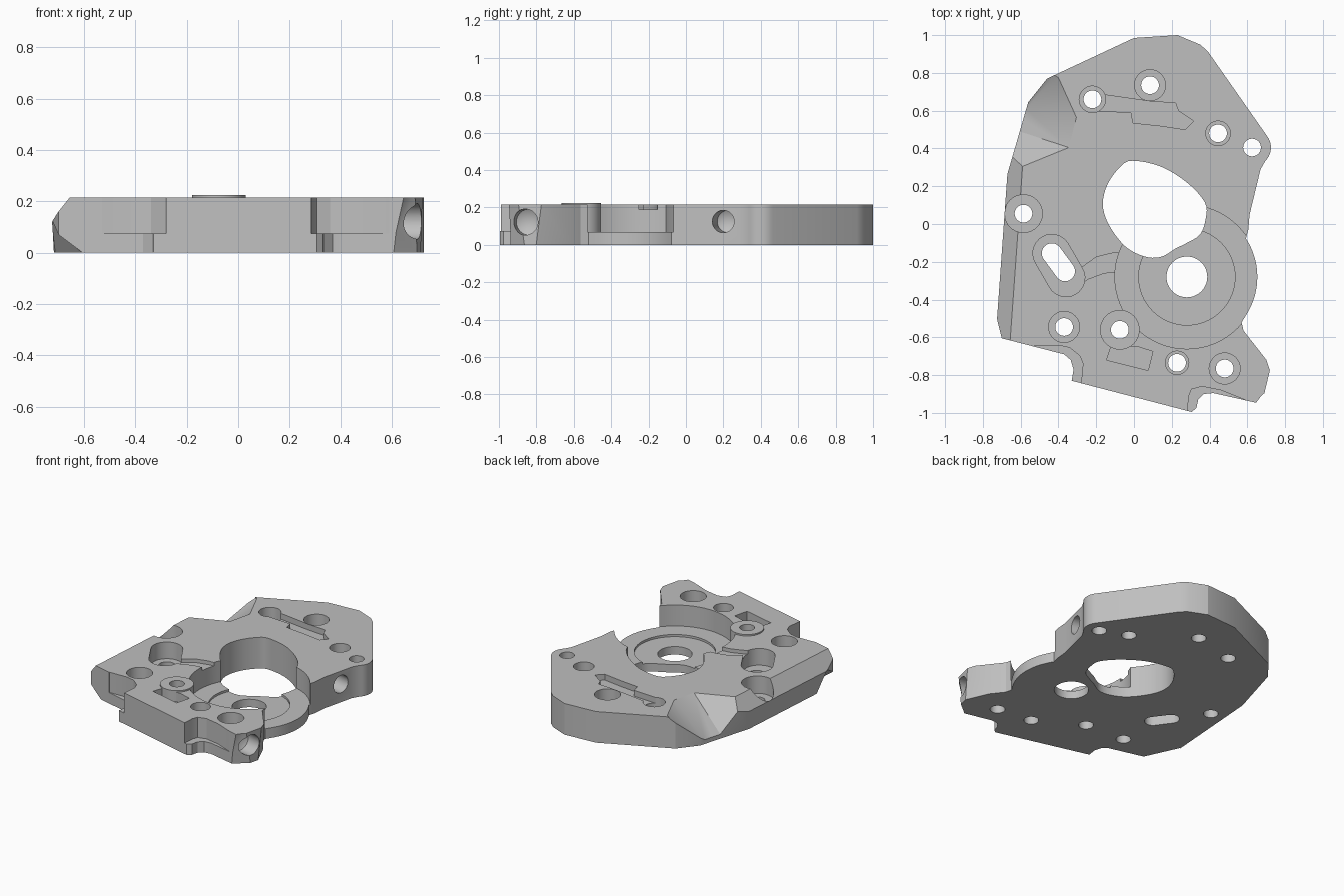
import bpy, bmesh
from math import sin, cos, radians
from mathutils import Vector

if "Cube" in bpy.data.objects:
    bpy.data.objects.remove(bpy.data.objects["Cube"])

TOP, LEDGE = 0.215, 0.07

metal = bpy.data.materials.new("grey_metal")
metal.use_nodes = True
grey = (0.52, 0.52, 0.52, 1)
metal.diffuse_color = grey
metal.node_tree.nodes["Principled BSDF"].inputs["Base Color"].default_value = grey


def finish(bm, name):
    bmesh.ops.recalc_face_normals(bm, faces=bm.faces)
    mesh = bpy.data.meshes.new(name)
    bm.to_mesh(mesh)
    bm.free()
    mesh.materials.append(metal)
    obj = bpy.data.objects.new(name, mesh)
    bpy.context.collection.objects.link(obj)
    return obj


def prism(name, outline, z0, z1):
    bm = bmesh.new()
    face = bm.faces.new([bm.verts.new((x, y, z0)) for x, y in outline])
    new = bmesh.ops.extrude_face_region(bm, geom=[face])["geom"]
    bmesh.ops.translate(bm, vec=(0, 0, z1 - z0),
                        verts=[v for v in new if isinstance(v, bmesh.types.BMVert)])
    return finish(bm, name)


def hull(name, points):
    bm = bmesh.new()
    for p in points:
        bm.verts.new(p)
    bmesh.ops.convex_hull(bm, input=bm.verts)
    return finish(bm, name)


def arc(x, y, r, start, end, steps):
    angles = [radians(start + (end - start) * i / steps) for i in range(steps + 1)]
    return [(x + r * cos(a), y + r * sin(a)) for a in angles]


def circle(x, y, r, steps=40):
    return arc(x, y, r, 0, 360, steps)[:-1]


def slot(a, b, r):
    # rounded slot running from a down to b
    d = Vector(b) - Vector(a)
    ang = Vector((1, 0)).angle_signed(d) * -57.2958
    return (arc(*a, r, ang + 90, ang + 270, 14) + arc(*b, r, ang - 90, ang + 90, 14))


def smooth_closed(pts, steps=4):
    # closed Catmull-Rom outline
    out, n = [], len(pts)
    for i in range(n):
        a, b, c, d = (Vector(pts[(i + k) % n]) for k in (-1, 0, 1, 2))
        for s in range(steps):
            t = s / steps
            p = b + 0.5 * t * (c - a + t * (2 * a - 5 * b + 4 * c - d + t * (3 * (b - c) + d - a)))
            out.append((p.x, p.y))
    return out


def drill(name, start, direction, r, depth):
    # sideways bore with a pointed end
    bm = bmesh.new()
    d = Vector(direction).normalized()
    u = d.cross(Vector((0, 0, 1)))
    w = u.cross(d)
    ring = [u * cos(radians(a)) * r + w * sin(radians(a)) * r for a in range(0, 360, 12)]
    s = Vector(start)
    for p in ring:
        bm.verts.new(s - d * 0.15 + p)
        bm.verts.new(s + d * depth + p)
    bm.verts.new(s + d * (depth + r * 0.6))
    bmesh.ops.convex_hull(bm, input=bm.verts)
    return finish(bm, name)


# plate outline, clockwise from the back
outline = [(0.0, 0.985), (0.23, 1.0), (0.35, 0.95), (0.39, 0.915)]
outline += arc(0.625, 0.405, 0.1, 38, -45, 10)
outline += [(0.67, 0.29), (0.612, 0.05), (0.605, -0.03)]
outline += arc(0.28, -0.28, 0.373, 33, -32, 16)
outline += [(0.57, -0.52), (0.58, -0.565), (0.725, -0.75), (0.677, -0.953), (0.42, -0.895),
            (0.37, -0.9), (0.34, -0.93), (0.33, -0.975), (0.305, -0.995), (-0.33, -0.83),
            (-0.32, -0.77), (-0.335, -0.72), (-0.37, -0.69), (-0.7, -0.605), (-0.725, -0.505),
            (-0.67, 0.265), (-0.56, 0.645), (-0.46, 0.77)]
plate = prism("mounting_plate", outline, 0, TOP)


def combine(tool, operation="DIFFERENCE"):
    mod = plate.modifiers.new(tool.name, "BOOLEAN")
    mod.operation, mod.solver, mod.object = operation, "EXACT", tool
    graph = bpy.context.evaluated_depsgraph_get()
    mesh = bpy.data.meshes.new_from_object(plate.evaluated_get(graph))
    plate.modifiers.clear()
    plate.data = mesh
    bpy.data.objects.remove(tool)


# sloped left edge and faceted back left corner
edge = []
for y in (0.5, -0.75):
    x = -0.59 + (y - 0.3) * 0.0714
    edge += [(x + 0.041, y, 0.265), (x - 0.177, y, 0), (x - 0.177, y, 0.265)]
combine(hull("edge_slope", edge))

rim = [(-0.40, 0.775), (-0.305, 0.565), (-0.345, 0.405), (-0.59, 0.305)]
corner = [(x, y, z) for x, y in rim for z in (TOP, 0.4)]
corner += [(-0.57, 0.61, 0.03), (-0.605, 0.49, 0.03), (-0.9, 0.75, 0.03), (-0.9, 0.3, 0.1),
           (-0.9, 0.3, 0.4), (-0.6, 0.9, 0.4), (-0.6, 0.9, 0.15)]
combine(hull("corner_facets", corner))

# undercut front left corner
combine(hull("corner_undercut", [(-0.728, -0.505, 0.13), (-0.605, -0.632, -0.002),
                                 (-0.712, -0.4, -0.002), (-0.9, -0.4, -0.01),
                                 (-0.7, -0.8, -0.01), (-0.9, -0.8, 0.0)]))

# trimmed corners of the front right lug
combine(hull("lug_front_trim", [(0.645, -0.96, 0.25), (0.69, -0.9, 0.25), (0.8, -1.05, 0.25),
                                (0.56, -0.97, -0.05), (0.72, -0.84, -0.05), (0.8, -1.1, -0.05)]))
combine(hull("lug_back_trim", [(0.7, -0.7, 0.25), (0.73, -0.79, 0.25), (0.85, -0.65, 0.25),
                               (0.62, -0.6, -0.05), (0.73, -0.85, -0.05), (0.9, -0.6, -0.05)]))

# ledges along the front edge
left_ledge = [(-0.53, -0.645), (-0.4, -0.642), (-0.34, -0.655), (-0.285, -0.7),
              (-0.27, -0.74), (-0.285, -0.9), (-0.5, -0.9)]
right_ledge = [(0.275, -1.1), (0.29, -0.91), (0.305, -0.875), (0.36, -0.86), (0.46, -0.88),
               (0.59, -0.932), (0.6, -1.1)]
for pts in (left_ledge, right_ledge):
    combine(prism("front_ledge", pts, LEDGE + 0.005, 0.4))

# bearing pocket with recessed seat and through bore
for r, z in ((0.381, LEDGE), (0.255, LEDGE - 0.015), (0.108, -0.1)):
    combine(prism("bearing_pocket", circle(0.28, -0.28, r, 64), z, 0.4))

# large rounded opening
opening = [(-0.01, 0.335), (0.14, 0.305), (0.28, 0.22), (0.375, 0.115), (0.38, 0.03),
           (0.35, -0.055), (0.28, -0.1), (0.22, -0.13), (0.14, -0.175), (0.05, -0.17),
           (-0.05, -0.115), (-0.135, 0.0), (-0.165, 0.105), (-0.14, 0.21), (-0.075, 0.3)]
combine(prism("main_opening", smooth_closed(opening), -0.1, 0.4))

# shallow pockets and channels
back_pocket = [(-0.2, 0.69), (0.08, 0.65), (0.22, 0.64), (0.235, 0.6), (0.315, 0.545),
               (0.27, 0.5), (0.14, 0.52), (-0.005, 0.535), (-0.015, 0.59), (-0.2, 0.6)]
channel = [(-0.04, -0.15), (-0.12, -0.155), (-0.2, -0.175), (-0.27, -0.225), (-0.36, -0.3),
           (-0.34, -0.355), (-0.24, -0.29), (-0.16, -0.26), (-0.04, -0.245)]
front_pocket = [(-0.12, -0.645), (-0.145, -0.72), (0.075, -0.775), (0.1, -0.675), (0.02, -0.65)]
for pts, z in ((back_pocket, 0.175), (channel, 0.19), (front_pocket, 0.15)):
    combine(prism("shallow_pocket", pts, z, 0.4))

# raised screw boss
combine(prism("screw_boss", circle(-0.075, -0.56, 0.105), 0.02, 0.225), "UNION")

# slotted hole with its wider recess
for r, z in ((0.1, 0.1), (0.053, -0.1)):
    combine(prism("slot_hole", slot((-0.435, -0.155), (-0.36, -0.285) if z > 0 else (-0.365, -0.25), r),
                  z, 0.4))

# screw holes: x, y, counterbore radius
holes = [(0.085, 0.735, 0.082), (-0.22, 0.66, 0.07), (0.445, 0.48, 0.065), (0.625, 0.405, 0),
         (-0.585, 0.055, 0.1), (-0.37, -0.545, 0.082), (-0.075, -0.56, 0),
         (0.228, -0.735, 0.062), (0.48, -0.765, 0.082)]
for x, y, r in holes:
    combine(prism("screw_hole", circle(x, y, 0.047, 28), -0.1, 0.4))
    if r:
        combine(prism("counterbore", circle(x, y, r), 0.095, 0.4))

# sideways ports on the right side
combine(drill("front_port", (0.7, -0.86, 0.122), (-1, 0.22, 0), 0.07, 0.1))
combine(drill("back_port", (0.645, 0.2, 0.125), (-1, 0.22, 0), 0.06, 0.12))

bpy.ops.object.select_all(action="DESELECT")
plate.select_set(True)
bpy.context.view_layer.objects.active = plate
bpy.ops.object.shade_smooth_by_angle(angle=radians(25))
